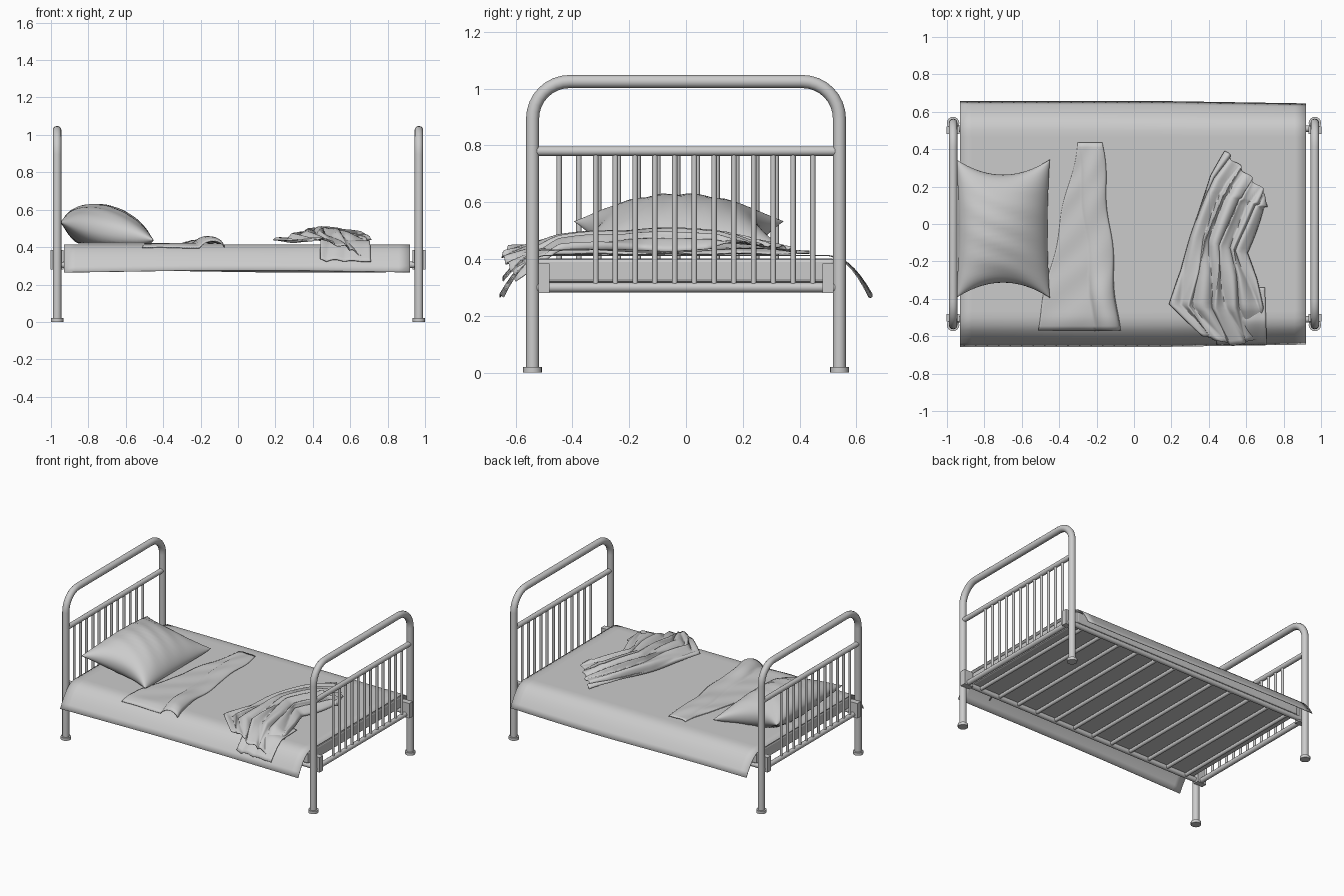
import bpy, math
from mathutils import Vector

if "Cube" in bpy.data.objects:
    bpy.data.objects.remove(bpy.data.objects["Cube"])

def smooth(ob, angle=40):
    bpy.ops.object.select_all(action='DESELECT')
    ob.select_set(True)
    bpy.context.view_layer.objects.active = ob
    bpy.ops.object.shade_smooth_by_angle(angle=math.radians(angle))

def tube(name, a, b, r, sides=16):
    a, b = Vector(a), Vector(b)
    bpy.ops.mesh.primitive_cylinder_add(vertices=sides, radius=r, depth=(b - a).length, location=(a + b) / 2)
    ob = bpy.context.object
    ob.name = name
    ob.rotation_euler = (b - a).to_track_quat('Z', 'Y').to_euler()
    smooth(ob)
    return ob

def box(name, lo, hi, bevel=0.0):
    lo, hi = Vector(lo), Vector(hi)
    bpy.ops.mesh.primitive_cube_add(size=1, location=(lo + hi) / 2)
    ob = bpy.context.object
    ob.name = name
    ob.scale = hi - lo
    bpy.ops.object.transform_apply(location=False, rotation=False, scale=True)
    if bevel:
        m = ob.modifiers.new("bevel", 'BEVEL')
        m.width, m.segments = bevel, 2
    return ob

def surface(name, nu, nv, f, thickness=0.0):
    """Grid of points f(u, v) with u, v in 0..1."""
    verts = [f(i / nu, j / nv) for i in range(nu + 1) for j in range(nv + 1)]
    w = nv + 1
    faces = [(i * w + j, (i + 1) * w + j, (i + 1) * w + j + 1, i * w + j + 1)
             for i in range(nu) for j in range(nv)]
    me = bpy.data.meshes.new(name)
    me.from_pydata(verts, [], faces)
    ob = bpy.data.objects.new(name, me)
    bpy.context.collection.objects.link(ob)
    if thickness:
        m = ob.modifiers.new("thickness", 'SOLIDIFY')
        m.thickness, m.offset = thickness, 0
    smooth(ob, 60)
    return ob

def lerp(points, t):
    """Piecewise linear lookup in evenly spaced points."""
    s = min(max(t, 0), 1) * (len(points) - 1)
    i = min(int(s), len(points) - 2)
    return points[i] + (points[i + 1] - points[i]) * (s - i)

# Head and foot ends: bent tube, cross bars, thin bars, feet
PX, PY, TOP, R = 0.967, 0.54, 1.025, 0.13
for name, side in (("headboard", -1), ("footboard", 1)):
    x = side * PX
    path = [(-PY, 0.0)]
    for cy, start in ((-PY + R, 180), (PY - R, 90)):
        for k in range(9):
            a = math.radians(start - 90 * k / 8)
            path.append((cy + R * math.cos(a), TOP - R + R * math.sin(a)))
    path.append((PY, 0.0))
    cu = bpy.data.curves.new(name + "_tube", 'CURVE')
    cu.dimensions, cu.bevel_depth, cu.bevel_resolution = '3D', 0.023, 4
    sp = cu.splines.new('POLY')
    sp.points.add(len(path) - 1)
    for p, (y, z) in zip(sp.points, path):
        p.co = (x, y, z, 1)
    ob = bpy.data.objects.new(name + "_tube", cu)
    bpy.context.collection.objects.link(ob)
    bpy.ops.object.select_all(action='DESELECT')
    ob.select_set(True)
    bpy.context.view_layer.objects.active = ob
    bpy.ops.object.convert(target='MESH')
    smooth(bpy.context.object)
    for z in (0.30, 0.78):
        tube(name + "_cross_bar", (x, -PY, z), (x, PY, z), 0.017)
    for i in range(12):
        y = side * (-0.318 + 0.0695 * i)
        tube(name + "_bar", (x, y, 0.30), (x, y, 0.78), 0.0095, 10)
    for sy in (-1, 1):
        tube(name + "_foot", (x, sy * PY, 0), (x, sy * PY, 0.02), 0.033)
        box("rail_bracket", (x - 0.035, sy * 0.5 - 0.02, 0.28), (x + 0.035, sy * 0.5 + 0.02, 0.385))

# Side rails and slats
for sy in (-1, 1):
    tube("side_rail", (-PX, sy * 0.51, 0.305), (PX, sy * 0.51, 0.305), 0.017)
for i in range(12):
    x = -0.85 + 1.70 * i / 11
    tube("slat", (x, -0.51, 0.305), (x, 0.51, 0.305), 0.013, 12)

# Mattress
box("mattress", (-0.92, -0.525, 0.318), (0.915, 0.525, 0.402), 0.012)

# Bed sheet hanging over both long sides
def sheet(u, v):
    t = 2 * v - 1
    s = abs(t)
    if s < 0.7:
        y, z = 0.5 * s / 0.7, 0.413
    else:
        k = (s - 0.7) / 0.3
        y = 0.5 + 0.155 * k ** 0.75
        z = 0.413 - 0.143 * k ** 1.5
    if s > 0.7:
        z += 0.006 * math.sin(5 * u + t) * (s - 0.7) / 0.3
        y -= 0.012 * max(0, u - 0.6) * 2.5 * (s - 0.7) / 0.3
    return (-0.93 + 1.85 * u, math.copysign(y, t), z)
surface("bed_sheet", 30, 40, sheet, 0.004)

# Turned-back cover: flat layer with a rolled edge
def cover(u, v):
    y = 0.435 - 1.005 * v
    x0 = -0.30 - 0.22 * v
    edge = -0.17 + 0.09 * v
    x = x0 + (edge - x0) * u
    d = edge - x
    roll = 0.0
    if d < 0.13:
        roll = (0.03 + 0.012 * math.sin(9 * v)) * max(0, math.sin(math.pi * d / 0.13)) ** 0.6
    z = 0.419 + roll * (0.3 + 0.7 * v) + 0.002 * math.sin(25 * v + 8 * u)
    if y < -0.5:
        z -= 1.2 * (-0.5 - y) ** 1.5
    return (x + 0.008 * math.sin(14 * v), y, z)
surface("folded_cover", 36, 40, cover, 0.004)

# Crumpled blanket gathered near the foot end, folds fan out along its length
LEFT = [0.485, 0.40, 0.35, 0.30, 0.26, 0.20, 0.37]
RIGHT = [0.53, 0.72, 0.66, 0.595, 0.655, 0.70, 0.71]
def blanket(u, v):
    l, r = lerp(LEFT, v), lerp(RIGHT, v)
    y = 0.39 - 0.99 * v - 0.18 * math.sin(math.pi * v) * (u - 0.45) * (1 - v)
    if v < 0.25:
        y -= 0.23 * u * (1 - v / 0.25)
        r = 0.71
    if v > 0.75:
        y -= (v - 0.75) / 0.25 * 0.05 * (1 - abs(2 * u - 1))
    x = l + (r - l) * u + 0.012 * math.sin(24 * u + 6 * v)
    body = math.sin(math.pi * min(max(u, 0), 1)) ** 0.5 * (0.25 + 0.75 * math.sin(math.pi * v))
    fold = abs(math.sin(19 * u + 2.5 * math.sin(3 * v))) ** 0.8
    z = 0.422 + 0.055 * body + 0.032 * fold * (0.3 + 0.7 * body) + 0.006 * math.sin(40 * u + 9 * v)
    if v > 0.84:
        z -= (v - 0.84) / 0.16 * 0.10 * max(0, u - 0.25) / 0.75
    if v < 0.4 and u > 0.5:
        z += 0.03 * (u - 0.5) * 2 * (1 - v / 0.4)
    return (x, y, z)
surface("crumpled_blanket", 72, 48, blanket, 0.004)

# Second, lower fold of the blanket spilling over the front edge
def spill(u, v):
    y = -0.34 - 0.305 * v
    x = 0.44 + (0.26 + 0.01 * v) * u
    z = 0.432 + 0.016 * abs(math.sin(9 * u + 2 * v)) * (1 - u)
    if v > 0.55:
        z -= 0.11 * ((v - 0.55) / 0.45) ** 1.5
    return (x, y, z)
surface("blanket_spill", 24, 20, spill, 0.004)

# Pillow: pinched corners, flattened underneath, leaning to the headboard
def pillow(sign):
    def f(a, b):
        u, v = -math.cos(math.pi * a), -math.cos(math.pi * b)
        x = -0.70 + 0.25 * u * (1 - 0.05 * (1 - v * v))
        y = -0.025 + 0.37 * v * (1 - 0.22 * (1 - u * u))
        mid = 0.485 - 0.048 * u
        bulge = 0.138 * (max(0, 1 - u * u) ** 0.6) * (max(0, 1 - v * v) ** 0.45)
        bulge += 0.004 * math.sin(16 * v + 5 * u) * (1 - u * u) * (1 - v * v)
        z = mid + sign * bulge
        return (x, y, z if sign > 0 else max(z, 0.418))
    return f
top = surface("pillow", 32, 32, pillow(1))
under = surface("pillow_underside", 32, 32, pillow(-1))
under.data.flip_normals()
bpy.ops.object.select_all(action='DESELECT')
under.select_set(True)
top.select_set(True)
bpy.context.view_layer.objects.active = top
bpy.ops.object.join()
m = top.modifiers.new("seam", 'WELD')
m.merge_threshold = 0.0005
